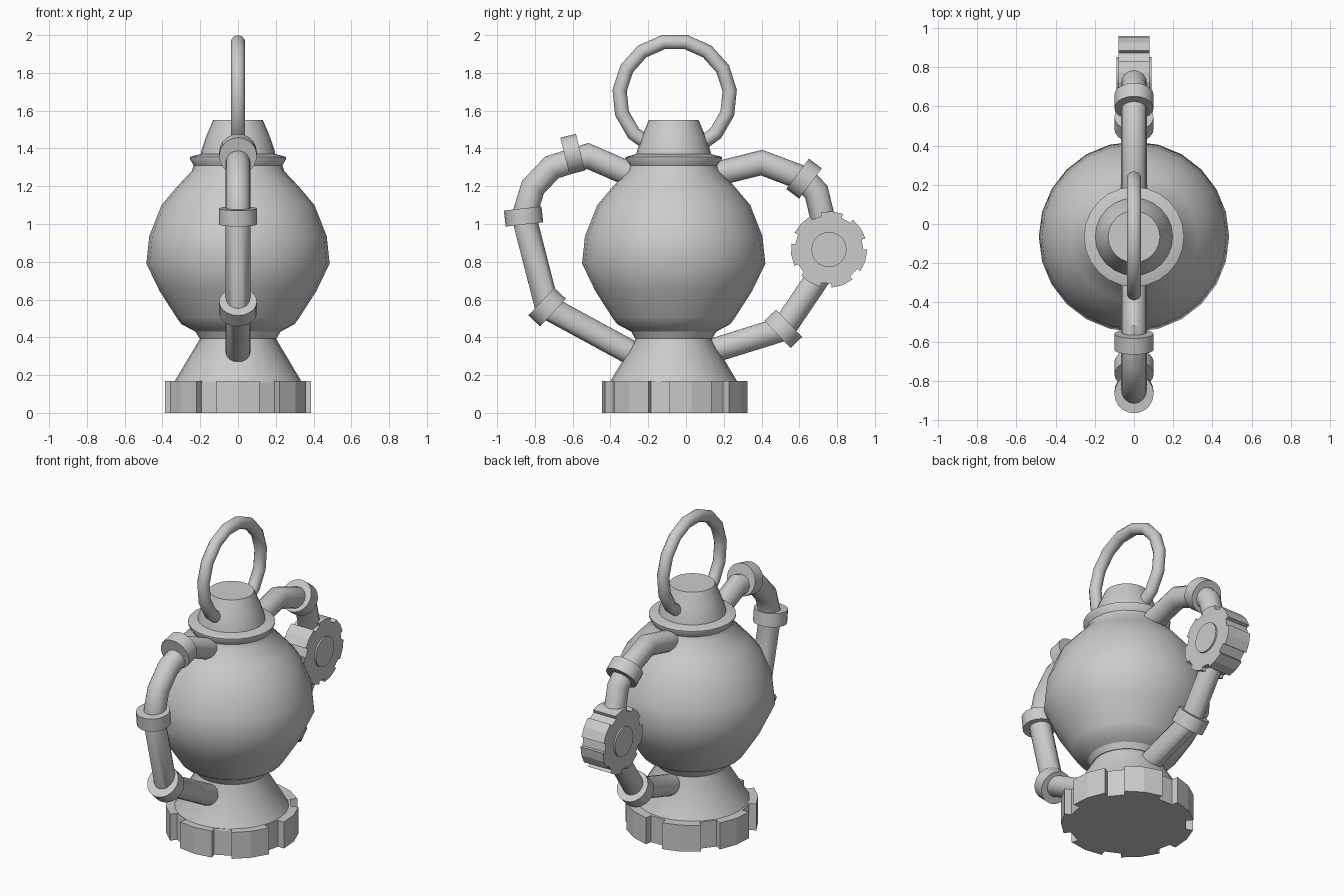
import bpy, bmesh, math
from mathutils import Vector, Matrix

if "Cube" in bpy.data.objects:
    bpy.data.objects.remove(bpy.data.objects["Cube"])

CY = -0.065  # body axis


def finish(name, bm, angle=None):
    bmesh.ops.recalc_face_normals(bm, faces=bm.faces)
    me = bpy.data.meshes.new(name)
    bm.to_mesh(me)
    bm.free()
    ob = bpy.data.objects.new(name, me)
    bpy.context.collection.objects.link(ob)
    if angle:
        smooth(ob, angle)
    return ob


def smooth(ob, angle):
    bpy.ops.object.select_all(action='DESELECT')
    ob.select_set(True)
    bpy.context.view_layer.objects.active = ob
    bpy.ops.object.shade_smooth_by_angle(angle=math.radians(angle))


def lathe(name, profile, segs=24, angle=32):
    bm = bmesh.new()
    rings = [[bm.verts.new((r * math.cos(2 * math.pi * i / segs),
                            CY + r * math.sin(2 * math.pi * i / segs), z))
              for i in range(segs)] for r, z in profile]
    for a, b in zip(rings, rings[1:]):
        for i in range(segs):
            j = (i + 1) % segs
            bm.faces.new((a[i], a[j], b[j], b[i]))
    bm.faces.new(rings[0])
    bm.faces.new(rings[-1])
    return finish(name, bm, angle)


def gear(name, radius, inner, h, phase, mat, teeth=7):
    # each tooth spans two thirds of the pitch, with a vertex in its middle
    bm = bmesh.new()
    step = 2 * math.pi / (teeth * 3)
    loop = []
    for t in range(teeth):
        c = phase + t * 3 * step
        for k, r in ((-1, inner), (-1, radius), (0, radius), (1, radius), (1, inner)):
            a = c + k * step
            loop.append(bm.verts.new((r * math.cos(a), r * math.sin(a), 0)))
    face = bm.faces.new(loop)
    ext = bmesh.ops.extrude_face_region(bm, geom=[face])
    top = [v for v in ext['geom'] if isinstance(v, bmesh.types.BMVert)]
    bmesh.ops.translate(bm, verts=top, vec=(0, 0, h))
    bmesh.ops.transform(bm, matrix=mat, verts=bm.verts)
    return finish(name, bm)


def tube(name, pts, radius=0.065):
    # sweep a 16-sided section along a path in the x = 0 plane with mitred bends
    pts = [Vector((0, y, z)) for y, z in pts]
    n = 16
    bm = bmesh.new()
    rings = []
    for i, p in enumerate(pts):
        d0 = (p - pts[i - 1]).normalized() if i else (pts[1] - p).normalized()
        d1 = (pts[i + 1] - p).normalized() if i < len(pts) - 1 else d0
        t = (d0 + d1).normalized()
        side = Vector((1, 0, 0)).cross(t) / max(t.dot(d0), 0.5)
        rings.append([bm.verts.new(p + radius * (Vector((1, 0, 0)) * math.cos(2 * math.pi * k / n)
                                                 + side * math.sin(2 * math.pi * k / n)))
                      for k in range(n)])
    for a, b in zip(rings, rings[1:]):
        for k in range(n):
            j = (k + 1) % n
            bm.faces.new((a[k], a[j], b[j], b[k]))
    bm.faces.new(rings[0])
    bm.faces.new(rings[-1])
    return finish(name, bm, 35)


def cylinder(name, centre, axis, radius, depth):
    bm = bmesh.new()
    rot = Vector(axis).to_track_quat('Z', 'Y').to_matrix().to_4x4()
    bmesh.ops.create_cone(bm, cap_ends=True, segments=20, radius1=radius, radius2=radius,
                          depth=depth, matrix=Matrix.Translation(centre) @ rot)
    return finish(name, bm, 35)


# toothed foot
gear("base_gear", 0.388, 0.345, 0.17, -math.pi / 2, Matrix.Translation((0, -0.058, 0)))

# stand, round vessel, flange and cap
lathe("stand", [(0.34, 0.16), (0.20, 0.395), (0.20, 0.43)])
lathe("vessel", [(0.205, 0.395), (0.225, 0.43), (0.30, 0.47), (0.325, 0.505), (0.415, 0.645),
                 (0.485, 0.79), (0.47, 0.935), (0.405, 1.10), (0.325, 1.195), (0.245, 1.28),
                 (0.235, 1.31), (0.255, 1.345), (0.255, 1.355), (0.20, 1.37)])
lathe("cap", [(0.20, 1.355), (0.195, 1.385), (0.17, 1.46), (0.132, 1.55)])

# carrying ring
bm = bmesh.new()
N, M = 15, 10
ring = []
for i in range(N):
    a = math.pi / 2 + math.pi / N + 2 * math.pi * i / N
    ring.append([bm.verts.new((0.038 * math.sin(2 * math.pi * k / M),
                               -0.06 + (0.293 + 0.038 * math.cos(2 * math.pi * k / M)) * math.cos(a),
                               1.676 + (0.293 + 0.038 * math.cos(2 * math.pi * k / M)) * math.sin(a)))
                 for k in range(M)])
for i in range(N):
    for k in range(M):
        a, b, j = ring[i], ring[(i + 1) % N], (k + 1) % M
        bm.faces.new((a[k], a[j], b[j], b[k]))
finish("carry_ring", bm, 40)

# front and back pipes
tube("front_pipe", [(-0.22, 1.23), (-0.52, 1.36), (-0.71, 1.30), (-0.81, 1.195), (-0.858, 1.04),
                    (-0.735, 0.56), (-0.22, 0.28)])
tube("back_pipe_upper", [(0.08, 1.245), (0.40, 1.325), (0.625, 1.24), (0.69, 1.17), (0.755, 0.90)])
tube("back_pipe_lower", [(0.755, 0.80), (0.515, 0.445), (0.08, 0.31)])

# pipe collars: (y, z), axis (y, z)
for i, (y, z, ay, az) in enumerate([(-0.60, 1.37, 0.97, 0.24), (-0.86, 1.04, 0.11, -0.99),
                                    (-0.735, 0.56, 0.73, -0.68), (0.625, 1.24, 0.80, -0.60),
                                    (0.515, 0.445, 0.72, 0.69)]):
    cylinder(f"pipe_collar_{i + 1}", (0, y, z), (0, ay, az), 0.10, 0.085)

# valve wheel with raised hubs on both faces (local x, y, z -> world y, z, x)
turn = Matrix(((0, 0, 1, 0), (1, 0, 0, 0), (0, 1, 0, 0), (0, 0, 0, 1)))
gear("valve_wheel", 0.202, 0.181, 0.16, math.radians(34),
     Matrix.Translation((-0.08, 0.757, 0.865)) @ turn)
for s, label in ((1, "right"), (-1, "left")):
    cylinder(f"valve_hub_{label}", (s * 0.08, 0.757, 0.865), (1, 0, 0), 0.093, 0.02)
